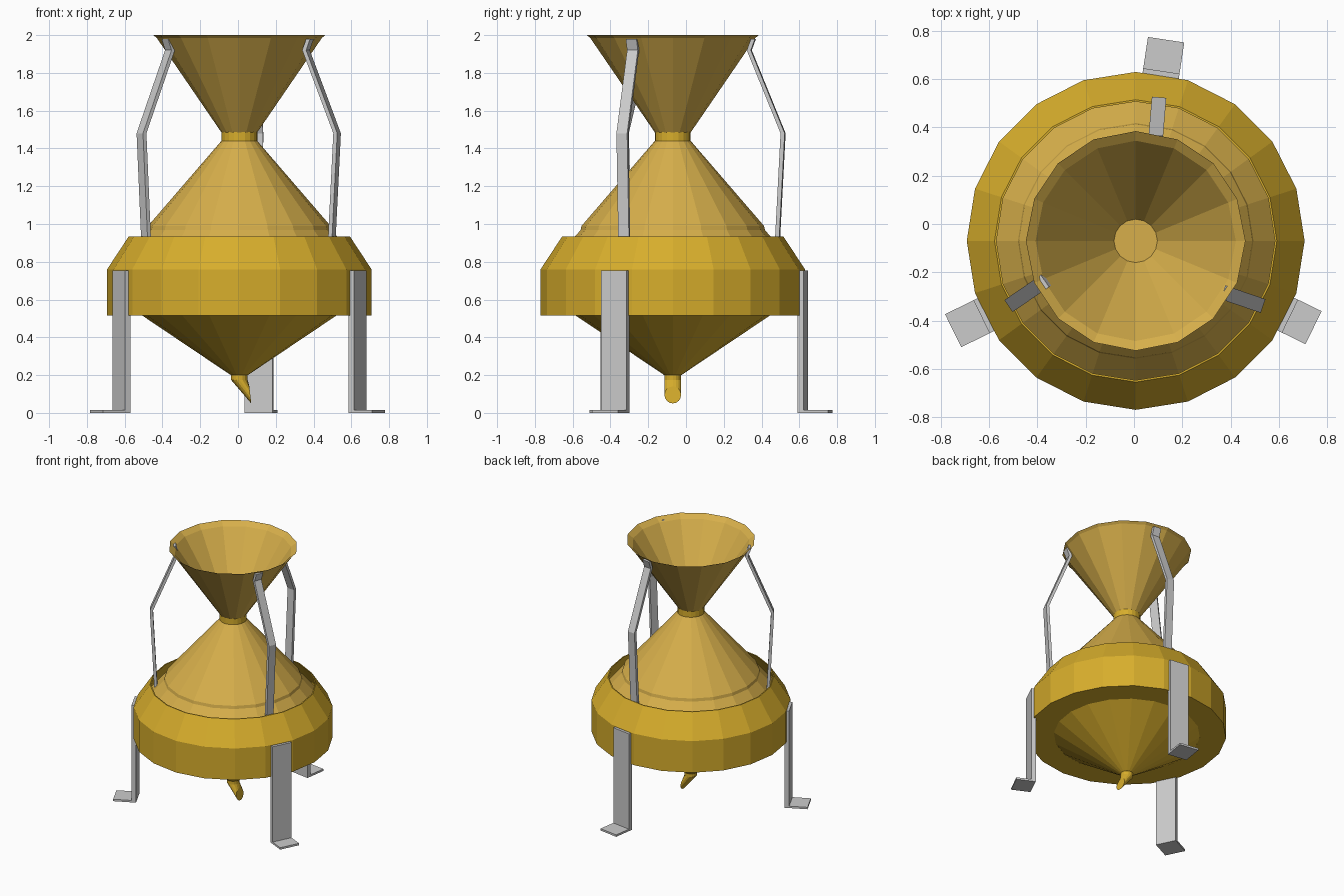
import bpy, bmesh, math
from mathutils import Vector

if "Cube" in bpy.data.objects:
    bpy.data.objects.remove(bpy.data.objects["Cube"])

CX, CY = 0.007, -0.07  # shared vertical axis of all turned parts


def material(name, rgb):
    m = bpy.data.materials.new(name)
    m.diffuse_color = (*rgb, 1)
    m.use_nodes = True
    m.node_tree.nodes["Principled BSDF"].inputs["Base Color"].default_value = m.diffuse_color
    return m


BRASS = material("brass", (0.68, 0.42, 0.025))
TAN = material("tan_brass", (0.68, 0.43, 0.07))


def finish(name, bm, mat=None):
    bmesh.ops.recalc_face_normals(bm, faces=bm.faces)
    me = bpy.data.meshes.new(name)
    bm.to_mesh(me)
    bm.free()
    ob = bpy.data.objects.new(name, me)
    bpy.context.collection.objects.link(ob)
    if mat:
        me.materials.append(mat)
    return ob


def bridge(bm, a, b):
    n = len(a)
    for i in range(n):
        bm.faces.new((a[i], a[(i + 1) % n], b[(i + 1) % n], b[i]))


def lathe(name, profile, sides, mat, closed=False):
    """Turn a (radius, z) profile; cap the ends unless the profile is closed."""
    bm = bmesh.new()
    rings = []
    for r, z in profile:
        rings.append([bm.verts.new((CX + r * math.cos(math.tau * i / sides),
                                    CY + r * math.sin(math.tau * i / sides), z))
                      for i in range(sides)])
    for a, b in zip(rings, rings[1:]):
        bridge(bm, a, b)
    if closed:
        bridge(bm, rings[-1], rings[0])
    else:
        bm.faces.new(rings[0])
        bm.faces.new(rings[-1])
    return finish(name, bm, mat)


# Turned body: funnel, neck, upper cone, open-topped collar, lower cone
lathe("top_funnel", [(0.095, 1.485), (0.437, 1.985), (0.455, 2.0),
                     (0.415, 1.97), (0.09, 1.495)], 16, TAN)
lathe("neck", [(0.095, 1.43), (0.095, 1.49)], 20, BRASS)
lathe("upper_cone", [(0.095, 1.44), (0.483, 0.99), (0.488, 0.968),
                     (0.59, 0.85), (0.62, 0.815)], 20, TAN)
lathe("collar", [(0.577, 0.935), (0.585, 0.935), (0.70, 0.76), (0.70, 0.515),
                 (0.515, 0.515), (0.515, 0.53), (0.69, 0.53), (0.69, 0.757)],
      20, BRASS, closed=True)
lathe("lower_cone", [(0.515, 0.516), (0.045, 0.2)], 20, BRASS)

# Spout: short round pipe turning to a vertical mouth
bm = bmesh.new()
rings = [[], [], []]
for i in range(16):
    c, s = math.cos(math.tau * i / 16), math.sin(math.tau * i / 16)
    y = CY + 0.044 * s
    rings[0].append(bm.verts.new((CX + 0.044 * c, y, 0.21)))
    rings[1].append(bm.verts.new((CX + 0.044 * c, y, 0.175)))
    rings[2].append(bm.verts.new((0.065 - 0.005 * c, y, 0.095 + 0.045 * c)))
bridge(bm, rings[0], rings[1])
bridge(bm, rings[1], rings[2])
bm.faces.new(rings[0])
bm.faces.new(rings[2])
finish("spout", bm, BRASS)


def band(name, path, origin, angle, width):
    """Bent flat bar: closed (reach, z) outline extruded across its width."""
    d = Vector((math.cos(angle), math.sin(angle), 0))
    side = Vector((-d.y, d.x, 0)) * width / 2
    bm = bmesh.new()
    a, b = ([bm.verts.new(Vector((*origin, z)) + d * r + k * side)
             for r, z in path] for k in (-1, 1))
    bridge(bm, a, b)
    bm.faces.new(a)
    bm.faces.new(b)
    finish(name, bm)


# L-shaped legs with outward feet
for name, deg, out in (("rear", 81.4, 0.843), ("left", 206.2, 0.843),
                       ("right", -26, 0.82)):
    band(name + "_leg", [(0.68, 0.755), (0.712, 0.755), (0.712, 0.015),
                         (out, 0.015), (out, 0), (0.68, 0)],
         (CX, CY), math.radians(deg), 0.152)

# Bent struts holding the funnel: top point to widest point in plan
for name, p, q in (("rear", (0.088, 0.335), (0.104, 0.525)),
                   ("left", (-0.36, -0.23), (-0.52, -0.34)),
                   ("right", (0.36, -0.28), (0.535, -0.34))):
    v = Vector(q) - Vector(p)
    L = v.length
    t = 0.011
    line = [(0.022, 1.98), (0.0, 1.92), (L - t, 1.48), (L - 0.042, 0.89)]
    outline = ([(r - t, z) for r, z in line] +
               [(r + t, z) for r, z in reversed(line)])
    band(name + "_strut", outline, p, math.atan2(v.y, v.x), 0.06)
